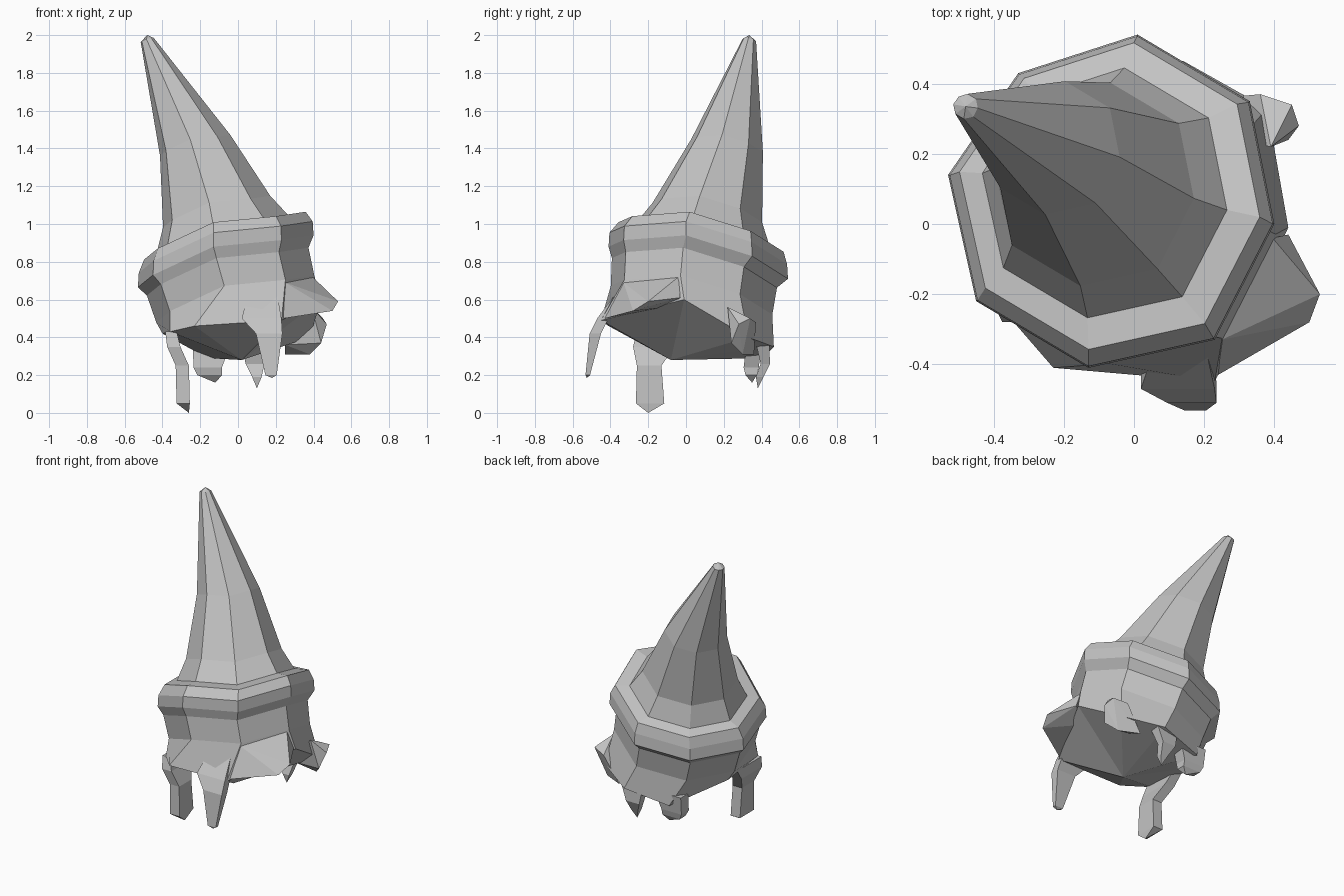
import bpy, bmesh

cube = bpy.data.objects.get("Cube")
if cube:
    bpy.data.objects.remove(cube)

grey = bpy.data.materials.new("horn_grey")
grey.use_nodes = True
COLOUR = (0.55, 0.55, 0.55, 1)
grey.diffuse_color = COLOUR
grey.node_tree.nodes["Principled BSDF"].inputs["Base Color"].default_value = COLOUR


def finish(name, bm):
    bmesh.ops.recalc_face_normals(bm, faces=bm.faces)
    mesh = bpy.data.meshes.new(name)
    bm.to_mesh(mesh)
    bm.free()
    mesh.materials.append(grey)
    bpy.context.collection.objects.link(bpy.data.objects.new(name, mesh))


def loft(name, rings, start=None, end=None):
    """Skin a stack of equal rings; close each end with a point or a flat cap."""
    bm = bmesh.new()
    loops = [[bm.verts.new(p) for p in ring] for ring in rings]
    n = len(loops[0])
    for a, b in zip(loops, loops[1:]):
        for i in range(n):
            j = (i + 1) % n
            bm.faces.new((a[i], a[j], b[j], b[i]))
    for loop, point in ((loops[0], start), (loops[-1], end)):
        if point is None:
            bm.faces.new(loop)
        else:
            tip = bm.verts.new(point)
            for i in range(n):
                bm.faces.new((loop[i], loop[(i + 1) % n], tip))
    finish(name, bm)


def hull(name, points):
    bm = bmesh.new()
    for p in points:
        bm.verts.new(p)
    bmesh.ops.convex_hull(bm, input=bm.verts)
    finish(name, bm)


# Uneven tilted octagon shared by the horn, collar and body
OCTAGON = [(.46, -.06, .13), (.39, .29, .02), (.07, .48, -.10), (-.27, .37, -.16),
           (-.47, .08, -.145), (-.39, -.28, -.08), (-.07, -.47, .07), (.29, -.39, .105)]


def ring(x, y, z, size):
    return [(x + dx * size, y + dy * size, z + dz * size) for dx, dy, dz in OCTAGON]


# Leaning horn with a slight flare at the foot
loft("horn", [
    ring(-.08, .085, .92, .77),
    ring(-.08, .085, .95, .75),
    ring(-.11, .11, 1.07, .61),
    ring(-.225, .215, 1.42, .40),
    ring(-.48, .335, 1.975, .075),
], end=(-.48, .335, 2.0))

# Collar and body, flaring into an uneven lower rim
rim = [(.44, -.01, .60), (.38, .33, .40), (.14, .465, .35), (-.16, .41, .29),
       (-.40, .12, .42), (-.36, -.26, .43), (-.23, -.41, .46), (.23, -.45, .49)]
loft("collar_body", [
    ring(-.08, .085, .95, .75),
    ring(-.065, .075, .945, .92),
    ring(-.06, .06, .885, .99),
    ring(-.06, .06, .81, 1.0),
    ring(-.05, .04, .755, .92),
    ring(-.01, .025, .61, .90),
    rim,
], start=(-.08, .085, .95), end=(.02, -.08, .28))


# Hanging drips: each step is x, y, z, half width, half depth, then the tip
def drip(name, *steps):
    corners = ((-1, -1), (1, -1), (1, 1), (-1, 1))
    loft(name, [[(x + w * i, y + d * j, z) for i, j in corners]
                for x, y, z, w, d in steps[:-1]], end=steps[-1])


drip("drip_right", (-.355, -.13, .43, .03, .13), (-.34, -.17, .35, .035, .11),
     (-.295, -.195, .25, .035, .065), (-.29, -.19, .05, .035, .075), (-.26, -.2, .0))
drip("drip_front", (.13, -.36, .62, .08, .02), (.125, -.44, .50, .105, .03),
     (.165, -.48, .42, .07, .03), (.175, -.52, .20, .03, .012), (.18, -.525, .185))
drip("drip_back_right", (-.14, .36, .36, .10, .04), (-.16, .345, .24, .075, .04),
     (-.15, .345, .20, .065, .03), (-.12, .35, .16))
drip("drip_back", (.10, .405, .37, .08, .035), (.09, .42, .26, .05, .025),
     (.10, .39, .19, .025, .02), (.10, .38, .13))

# Short lobes that grow out of the left side
hull("lobe_front_left", [(.53, -.2, .59), (.5, -.28, .54), (.34, -.37, .52),
                         (.44, -.03, .61), (.395, -.04, .72), (.25, -.33, .69),
                         (.24, -.43, .50), (.3, -.1, .56)])
hull("lobe_back_left", [(.45, .34, .5), (.47, .28, .47), (.44, .24, .37),
                        (.36, .37, .48), (.39, .22, .56), (.25, .36, .31),
                        (.38, .3, .31), (.25, .25, .36)])
